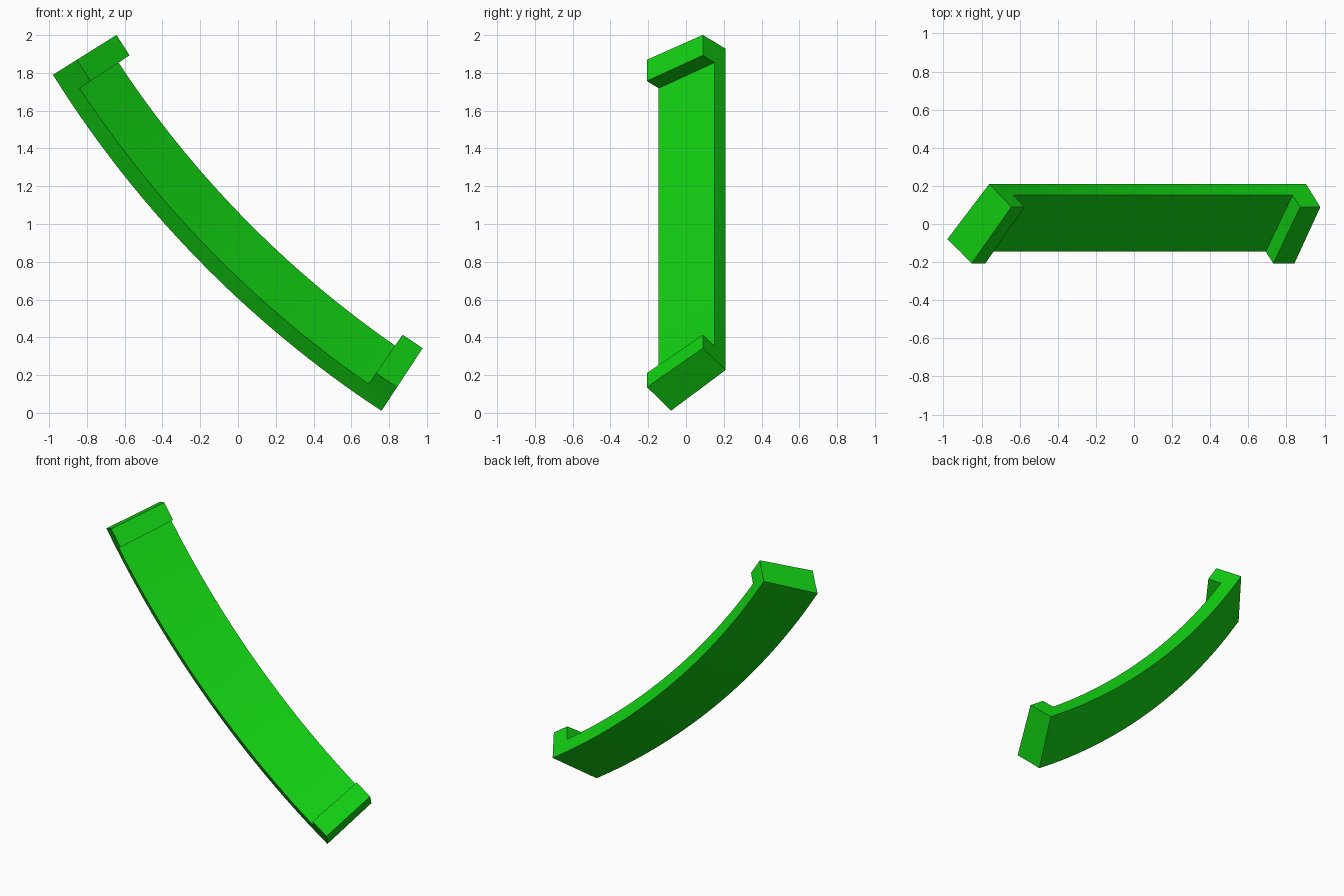
import bpy, bmesh, math
from mathutils import Vector

cube = bpy.data.objects.get("Cube")
if cube:
    bpy.data.objects.remove(cube, do_unlink=True)

# Single flat green
green = bpy.data.materials.new("bright green")
green.use_nodes = True
colour = (0.006, 0.64, 0.006, 1)
green.diffuse_color = colour
green.node_tree.nodes["Principled BSDF"].inputs["Base Color"].default_value = colour

# Arc centre and sweep in the xz plane
CX, CZ = 3.97, 4.889
START, END = math.radians(32.05), math.radians(56.65)
LIP = 0.0235          # angular length of each end lip
STEPS = 32
# Tilted strip section as (radius, y): outer front, outer back, inner back, inner front
SECTION = [(5.84, -0.08), (5.58, 0.21), (5.513, 0.151), (5.76, -0.145)]
LIP_RISE = (-0.07, -0.062)


def place(radius, y, angle):
    return Vector((CX - radius * math.cos(angle), y, CZ - radius * math.sin(angle)))


# Sweep the section along the arc
a0, a1 = START + LIP, END - LIP
angles = [START] + [a0 + (a1 - a0) * i / STEPS for i in range(STEPS + 1)] + [END]
bm = bmesh.new()
rings = [[bm.verts.new(place(r, y, a)) for r, y in SECTION] for a in angles]
inner = []
for p, q in zip(rings, rings[1:]):
    for i in range(4):
        j = (i + 1) % 4
        face = bm.faces.new((p[i], p[j], q[j], q[i]))
        if i == 2:
            inner.append(face)
bm.faces.new(rings[0])
bm.faces.new(rings[-1])
bmesh.ops.recalc_face_normals(bm, faces=bm.faces)

# Raise the lip at each end of the inner face
lips = bmesh.ops.extrude_discrete_faces(bm, faces=[inner[0], inner[-1]])["faces"]
for face in lips:
    for v in face.verts:
        radial = Vector((CX - v.co.x, 0, CZ - v.co.z)).normalized()
        v.co += -LIP_RISE[0] * radial + Vector((0, LIP_RISE[1], 0))
bmesh.ops.remove_doubles(bm, verts=bm.verts, dist=1e-5)
bmesh.ops.recalc_face_normals(bm, faces=bm.faces)

mesh = bpy.data.meshes.new("curved_channel")
bm.to_mesh(mesh)
bm.free()
mesh.materials.append(green)
obj = bpy.data.objects.new("curved_channel", mesh)
bpy.context.collection.objects.link(obj)

# Smooth along the curve, sharp at the corners
bpy.ops.object.select_all(action='DESELECT')
obj.select_set(True)
bpy.context.view_layer.objects.active = obj
bpy.ops.object.shade_smooth_by_angle(angle=math.radians(30))
